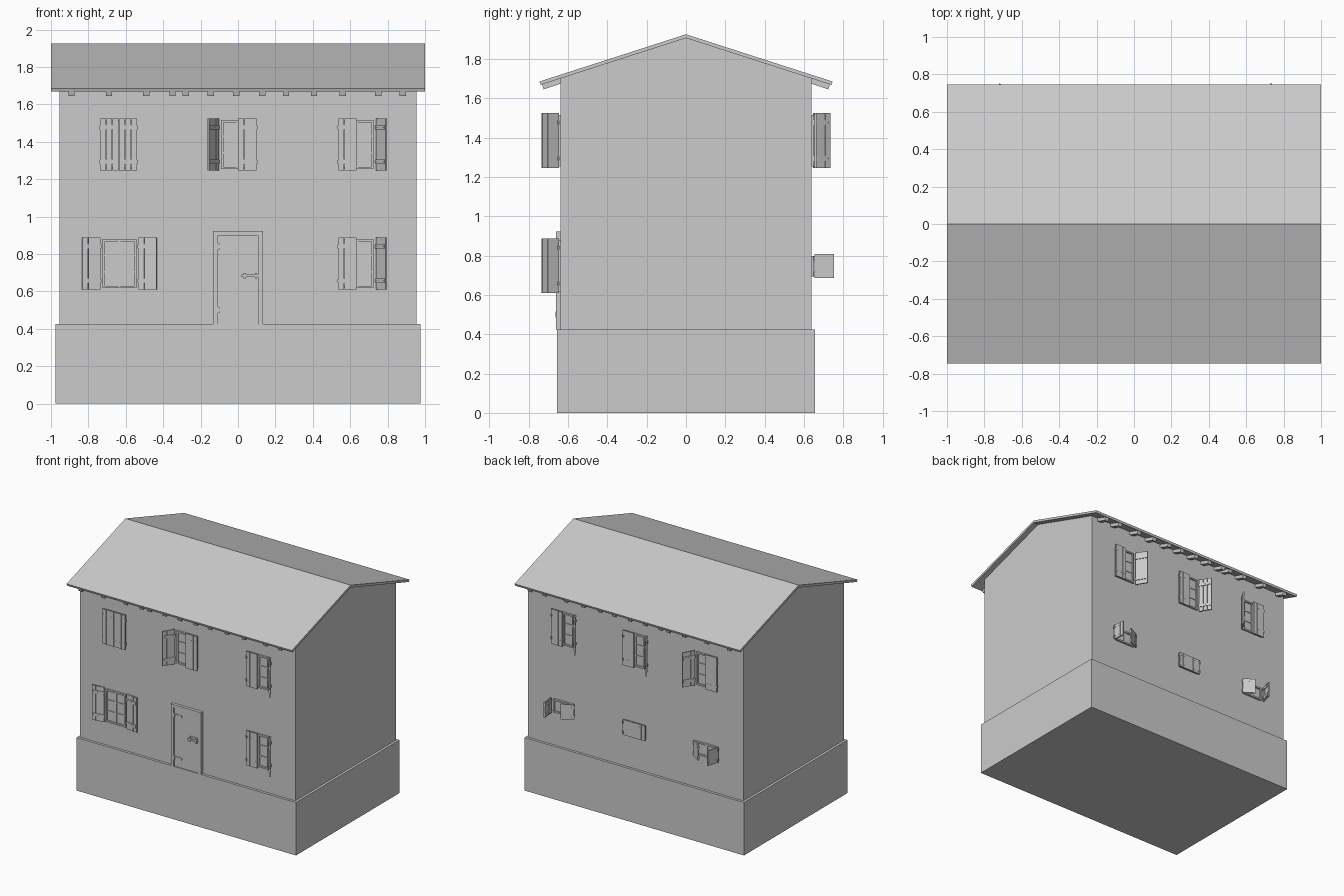
import bpy, bmesh
from math import radians, pi
from mathutils import Matrix, Vector

if "Cube" in bpy.data.objects:
    bpy.data.objects.remove(bpy.data.objects["Cube"])

T = Matrix.Translation
I = Matrix.Identity(4)


def finish(name, bm):
    bmesh.ops.recalc_face_normals(bm, faces=bm.faces)
    me = bpy.data.meshes.new(name)
    bm.to_mesh(me)
    bm.free()
    ob = bpy.data.objects.new(name, me)
    bpy.context.collection.objects.link(ob)
    return ob


def box(bm, x0, x1, y0, y1, z0, z1, m=I):
    c = Vector(((x0 + x1) / 2, (y0 + y1) / 2, (z0 + z1) / 2))
    s = Matrix.Diagonal((abs(x1 - x0), abs(y1 - y0), abs(z1 - z0), 1))
    bmesh.ops.create_cube(bm, size=1, matrix=m @ T(c) @ s)


def prism(bm, pts, x0, x1):
    """Extrude a (y, z) profile along x."""
    f = bm.faces.new([bm.verts.new((x0, y, z)) for y, z in pts])
    new = bmesh.ops.extrude_face_region(bm, geom=[f])["geom"]
    vs = [v for v in new if isinstance(v, bmesh.types.BMVert)]
    bmesh.ops.translate(bm, verts=vs, vec=(x1 - x0, 0, 0))


# plinth, walls and roof
bm = bmesh.new()
box(bm, -0.975, 0.975, -0.657, 0.657, 0, 0.425)
finish("plinth", bm)

WALL = 0.637
bm = bmesh.new()
prism(bm, [(-WALL, 0.42), (WALL, 0.42), (WALL, 1.703), (0, 1.908), (-WALL, 1.703)], -0.955, 0.955)
finish("walls", bm)

bm = bmesh.new()
prism(bm, [(-0.745, 1.685), (-0.739, 1.668), (0, 1.906), (0.739, 1.668), (0.745, 1.685), (0, 1.925)], -1, 1)
finish("roof", bm)

# rafter tails, irregularly spaced under both eaves
bm = bmesh.new()
for x in (-0.89, -0.69, -0.49, -0.35, -0.28, -0.145, -0.01, 0.13, 0.257, 0.406, 0.56, 0.75, 0.88):
    for s in (-1, 1):
        prism(bm, [(s * 0.62, 1.708), (s * 0.732, 1.671), (s * 0.724, 1.645), (s * 0.612, 1.683)],
              x - 0.017, x + 0.017)
finish("rafter_tails", bm)


def shutter(name, m, side, h, angle, w=0.1):
    """Plank shutter hinged on its outer edge; side -1 is left, 1 is right."""
    m = m @ T((side * w, -0.015, 0)) @ Matrix.Rotation(side * radians(angle), 4, 'Z')
    d = -side
    bm = bmesh.new()
    n, gap = 3, 0.002
    for i in range(n):                                   # planks
        box(bm, d * (w * i / n + gap / 2), d * (w * (i + 1) / n - gap / 2), -0.012, -0.002, -h / 2, h / 2, m)
    for z in (-0.33 * h, 0.33 * h):
        box(bm, d * 0.006, d * (w - 0.006), -0.005, 0.003, z - 0.012, z + 0.012, m)      # batten
        box(bm, d * -0.003, d * 0.008, -0.014, 0.0, z - 0.01, z + 0.01, m)               # hinge
        for i in range(n):                               # nail heads
            x = d * w * (i + 0.5) / n
            box(bm, x - 0.002, x + 0.002, -0.0135, 0.0045, z - 0.002, z + 0.002, m)
    finish(name, bm)


def window(name, back, u, z, h, left, right):
    """Framed window with two shutters; u runs to the right as seen from outside."""
    m = (Matrix.Rotation(pi, 4, 'Z') if back else I) @ T((u, -WALL, z))
    a, b, t = 0.09, h / 2 - 0.008, 0.012
    bm = bmesh.new()
    for s in (-1, 1):
        box(bm, s * a, s * (a - t), -0.015, 0.01, -b, b, m)
        box(bm, -a, a, -0.015, 0.01, s * b, s * (b - t), m)
    box(bm, -0.007, 0.007, -0.01, 0.01, -b, b, m)        # glazing bars
    for zz in ((-b / 3, b / 3) if h > 0.2 else ()):
        box(bm, -a, a, -0.008, 0.01, zz - 0.004, zz + 0.004, m)
    finish(name + "_frame", bm)
    bm = bmesh.new()
    box(bm, -a + t / 2, a - t / 2, -0.003, 0.01, -b + t / 2, b - t / 2, m)
    finish(name + "_glass", bm)
    shutter(name + "_shutter_left", m, -1, h, left)
    shutter(name + "_shutter_right", m, 1, h, right)


# windows: back?, u, z, height, left and right shutter opening angles
UP, LOW, TALL, SMALL = 1.385, 0.749, 0.278, 0.122
for name, *args in (
    ("front_upper_left", 0, -0.638, UP, TALL, 0, 0),
    ("front_upper_middle", 0, 0.0, UP, TALL, 122, 0),
    ("front_upper_right", 0, 0.635, UP, TALL, 0, 122),
    ("front_lower_left", 0, -0.634, LOW, TALL, 172, 172),
    ("front_lower_right", 0, 0.635, LOW, TALL, 0, 122),
    ("back_upper_left", 1, -0.635, UP, TALL, 0, 122),
    ("back_upper_middle", 1, 0.0, UP, TALL, 0, 122),
    ("back_upper_right", 1, 0.637, UP, TALL, 122, 0),
    ("back_lower_left", 1, -0.635, LOW - 0.003, SMALL, 85, 25),
    ("back_lower_middle", 1, 0.0, LOW - 0.003, SMALL, 0, 0),
    ("back_lower_right", 1, 0.635, LOW - 0.003, SMALL, 35, 75),
):
    window(name + "_window", *args)

# front door: frame, plank leaf, strap hinges and latch
m = T((0, -WALL, 0))
bm = bmesh.new()
for s in (-1, 1):
    box(bm, s * 0.134, s * 0.108, -0.024, 0.01, 0.424, 0.922, m)
box(bm, -0.134, 0.134, -0.024, 0.01, 0.898, 0.922, m)
finish("door_frame", bm)

bm = bmesh.new()
box(bm, -0.108, 0.108, -0.012, 0.01, 0.424, 0.898, m)
for i in range(4):
    x = -0.106 + 0.053 * i
    box(bm, x + 0.001, x + 0.052, -0.016, 0, 0.428, 0.896, m)
finish("door_leaf", bm)

bm = bmesh.new()
for z in (0.5, 0.84):
    box(bm, -0.112, -0.04, -0.02, -0.01, z - 0.008, z + 0.008, m)
    box(bm, -0.112, -0.1, -0.026, -0.01, z - 0.016, z + 0.016, m)
finish("door_hinges", bm)

bm = bmesh.new()
box(bm, 0.03, 0.105, -0.02, -0.01, 0.665, 0.706, m)
box(bm, 0.02, 0.107, -0.03, -0.016, 0.677, 0.69, m)
for x in (0.03, 0.09):
    box(bm, x, x + 0.012, -0.034, -0.016, 0.668, 0.699, m)
finish("door_latch", bm)
